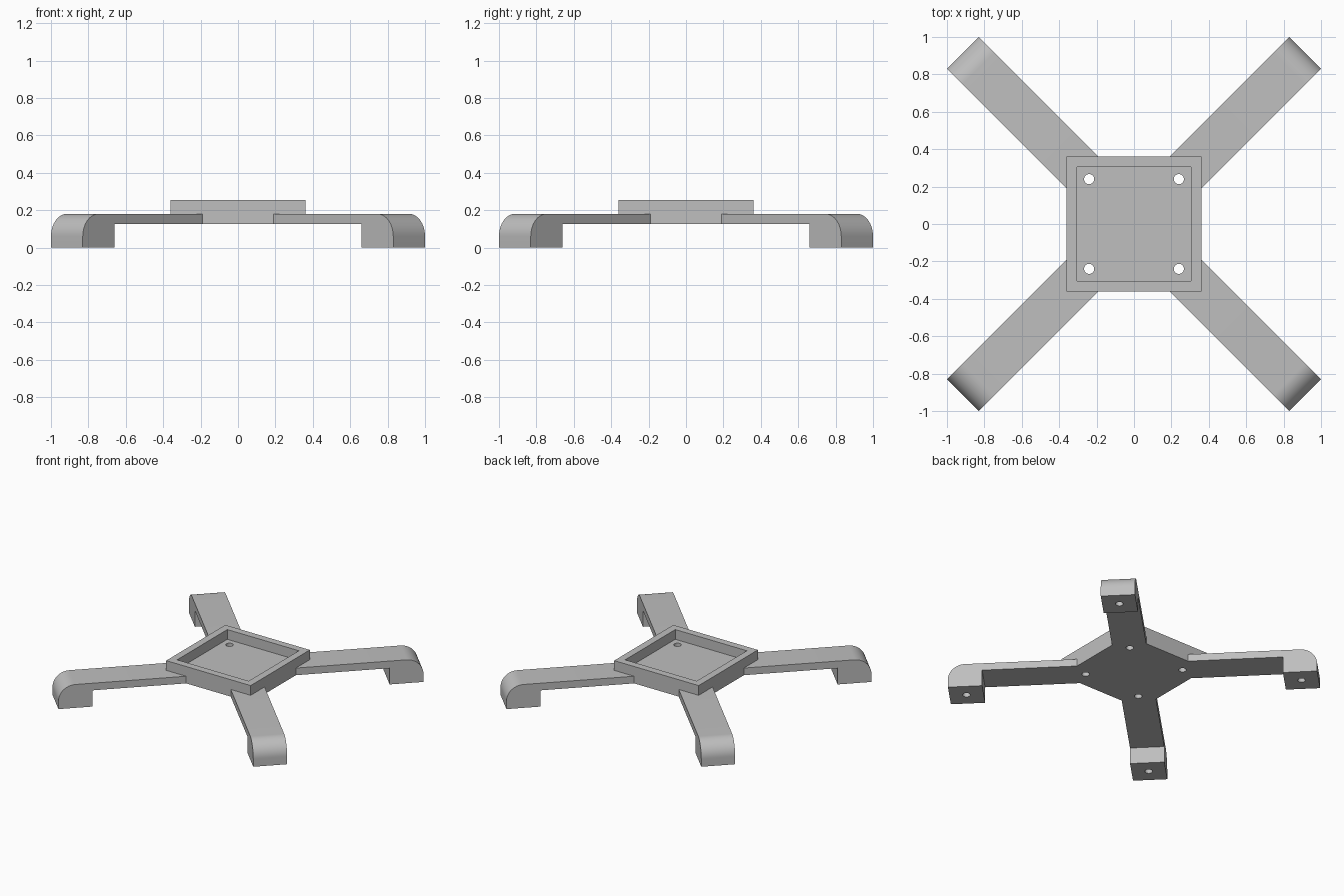
import bpy
import bmesh
from math import cos, sin, pi, radians
from mathutils import Matrix, Vector

if "Cube" in bpy.data.objects:
    bpy.data.objects.remove(bpy.data.objects["Cube"], do_unlink=True)

# Overall sizes
UNDER, DECK, RIM = 0.125, 0.18, 0.255      # heights of underside, arm top, tray rim
TRAY, POCKET = 0.72, 0.61                  # outer and inner tray widths
REACH, WIDTH, ROUND = 1.294, 0.24, 0.12    # arm length, arm width, tip radius
HOLE, HOLE_POS = 0.027, 0.24

grey = bpy.data.materials.new("light_grey")
grey.use_nodes = True
colour = (0.52, 0.52, 0.52, 1)
grey.diffuse_color = colour
grey.node_tree.nodes["Principled BSDF"].inputs["Base Color"].default_value = colour


def add_object(name, bm):
    bmesh.ops.recalc_face_normals(bm, faces=bm.faces)
    mesh = bpy.data.meshes.new(name)
    bm.to_mesh(mesh)
    bm.free()
    mesh.materials.append(grey)
    obj = bpy.data.objects.new(name, mesh)
    bpy.context.collection.objects.link(obj)
    return obj


def add_box(name, width, low, high):
    bm = bmesh.new()
    bmesh.ops.create_cube(bm, size=1)
    bmesh.ops.scale(bm, vec=(width, width, high - low), verts=bm.verts)
    bmesh.ops.translate(bm, vec=(0, 0, (low + high) / 2), verts=bm.verts)
    return add_object(name, bm)


def add_drills(name, centres, low, high):
    bm = bmesh.new()
    for x, y in centres:
        bmesh.ops.create_cone(bm, cap_ends=True, segments=32, radius1=HOLE, radius2=HOLE,
                              depth=high - low,
                              matrix=Matrix.Translation((x, y, (low + high) / 2)))
    return add_object(name, bm)


def select_only(obj):
    bpy.ops.object.select_all(action='DESELECT')
    obj.select_set(True)
    bpy.context.view_layer.objects.active = obj


def cut(obj, cutter):
    cutter.hide_render = True
    mod = obj.modifiers.new("cut", 'BOOLEAN')
    mod.operation = 'DIFFERENCE'
    mod.solver = 'EXACT'
    mod.object = cutter
    select_only(obj)
    bpy.ops.object.modifier_apply(modifier=mod.name)
    bpy.data.objects.remove(cutter, do_unlink=True)


def smooth(obj):
    select_only(obj)
    bpy.ops.object.shade_smooth_by_angle(angle=radians(30))


# Square tray with a pocket and four screw holes
tray = add_box("tray", TRAY, UNDER, RIM)
cut(tray, add_box("pocket_cutter", POCKET, DECK, RIM + 0.1))
corners = [(x * HOLE_POS, y * HOLE_POS) for x in (-1, 1) for y in (-1, 1)]
cut(tray, add_drills("tray_drills", corners, UNDER - 0.1, DECK + 0.05))
smooth(tray)

# Arm side profile: flat bar, rounded tip, square foot
inner, heel = 0.385, REACH - WIDTH
profile = [(inner, UNDER), (heel, UNDER), (heel, 0), (REACH, 0)]
for i in range(17):
    a = i / 16 * pi / 2
    profile.append((REACH - ROUND + ROUND * cos(a), DECK - ROUND + ROUND * sin(a)))
profile.append((inner, DECK))

bm = bmesh.new()
side = bm.faces.new([bm.verts.new((u, -WIDTH / 2, z)) for u, z in profile])
result = bmesh.ops.extrude_face_region(bm, geom=[side])
moved = [v for v in result["geom"] if isinstance(v, bmesh.types.BMVert)]
bmesh.ops.translate(bm, vec=Vector((0, WIDTH, 0)), verts=moved)
arm = add_object("back_left_arm", bm)

# Blind screw hole under the foot
cut(arm, add_drills("foot_drill", [(REACH - WIDTH / 2, 0)], -0.1, 0.12))
smooth(arm)

# Four arms along the diagonals
arm.rotation_euler.z = radians(45)
for name, angle in (("back_right_arm", 135), ("front_right_arm", 225), ("front_left_arm", 315)):
    copy = arm.copy()
    copy.name = name
    copy.rotation_euler.z = radians(angle)
    bpy.context.collection.objects.link(copy)
